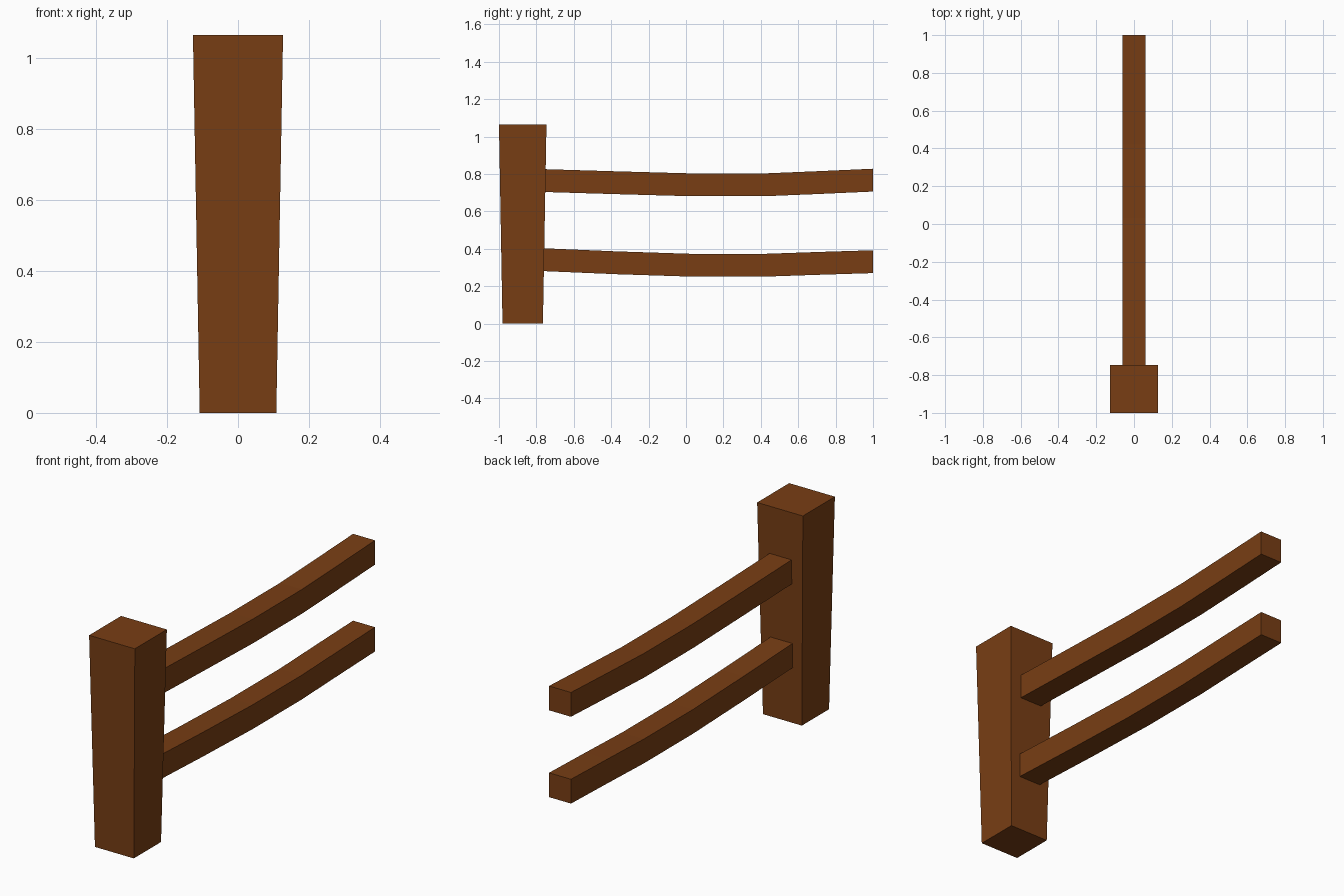
import bpy, bmesh

if "Cube" in bpy.data.objects:
    bpy.data.objects.remove(bpy.data.objects["Cube"])

wood = bpy.data.materials.new("brown_wood")
wood.diffuse_color = (0.19, 0.048, 0.007, 1)
wood.use_nodes = True
wood.node_tree.nodes["Principled BSDF"].inputs["Base Color"].default_value = wood.diffuse_color


def loft(name, rings):
    """Skin a list of four-cornered rings into a closed solid."""
    bm = bmesh.new()
    rows = [[bm.verts.new(p) for p in ring] for ring in rings]
    for a, b in zip(rows, rows[1:]):
        for i in range(4):
            j = (i + 1) % 4
            bm.faces.new((a[i], a[j], b[j], b[i]))
    bm.faces.new(rows[0][::-1])
    bm.faces.new(rows[-1])
    bmesh.ops.recalc_face_normals(bm, faces=bm.faces)
    mesh = bpy.data.meshes.new(name)
    bm.to_mesh(mesh)
    bm.free()
    mesh.materials.append(wood)
    obj = bpy.data.objects.new(name, mesh)
    bpy.context.collection.objects.link(obj)


CORNERS = [(-1, -1), (1, -1), (1, 1), (-1, 1)]

# Post, widening towards the top
loft("post", [[(sx * h, -0.873 + sy * h, z) for sx, sy in CORNERS]
              for z, h in [(0, 0.108), (1.065, 0.127)]])

# Sagging rails: (y, centre height) along each one
rails = {
    "upper_rail": [(-0.77, 0.765), (-0.37, 0.753), (0.03, 0.742),
                   (0.42, 0.742), (0.71, 0.754), (1.0, 0.767)],
    "lower_rail": [(-0.77, 0.342), (-0.37, 0.325), (0.03, 0.312),
                   (0.42, 0.312), (0.71, 0.322), (1.0, 0.331)],
}
for name, path in rails.items():
    loft(name, [[(sx * 0.061, y, z + sz * 0.061) for sx, sz in CORNERS]
                for y, z in path])
